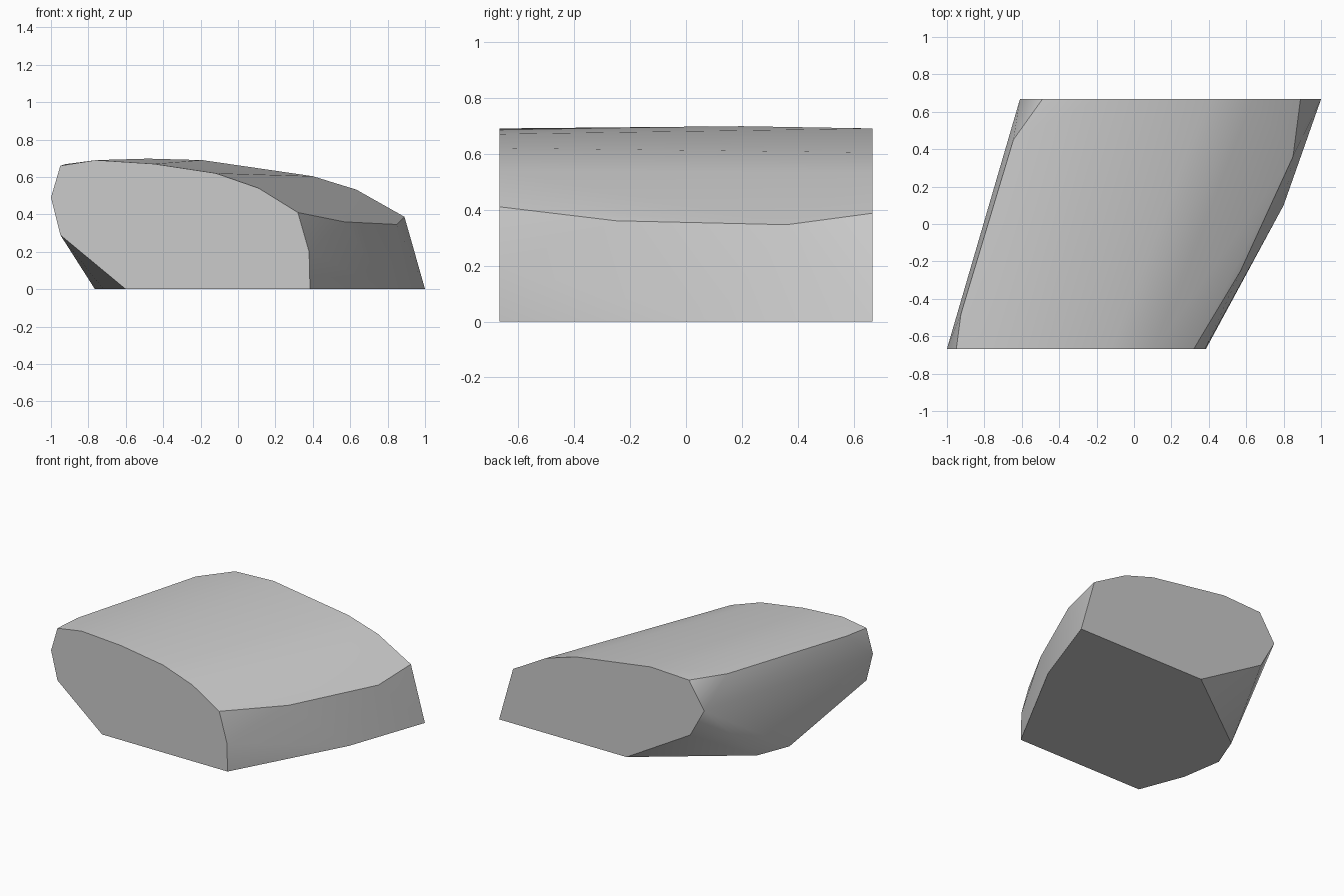
import bpy, bmesh, math

cube = bpy.data.objects.get("Cube")
if cube:
    bpy.data.objects.remove(cube, do_unlink=True)

DEPTH = 0.667

# Flat cut ends of the block, as (x, z) outlines
front_end = [(0.385, 0), (0.38, 0.2), (0.32, 0.41), (0.11, 0.54), (-0.12, 0.62),
             (-0.45, 0.67), (-0.76, 0.69), (-0.95, 0.66), (-1, 0.49), (-0.95, 0.29), (-0.6, 0)]
back_end = [(1, 0), (0.89, 0.387), (0.633, 0.532), (0.4, 0.604), (-0.19, 0.69),
            (-0.49, 0.677), (-0.61, 0.49), (-0.5, 0.29), (0, 0)]

# Corners between the ends: base outline, right shoulder, left shoulder, crown
base = [(-0.72, -0.356, 0), (-0.765, -0.067, 0), (-0.674, 0.164, 0), (0.8, 0.1, 0)]
right_shoulder = [(0.57, -0.25, 0.36), (0.85, 0.36, 0.346)]
left_shoulder = [(-0.925, -0.48, 0.668), (-0.645, 0.45, 0.682)]
crown = [(-0.48, 0.2, 0.698)]

points = [(x, -DEPTH, z) for x, z in front_end] + [(x, DEPTH, z) for x, z in back_end]
points += base + right_shoulder + left_shoulder + crown

# Wrap the corners in a convex skin and merge the flat areas
bm = bmesh.new()
for p in points:
    bm.verts.new(p)
hull = bmesh.ops.convex_hull(bm, input=bm.verts[:])
loose = [v for v in bm.verts if not v.link_faces]
bmesh.ops.delete(bm, geom=loose, context='VERTS')
bmesh.ops.dissolve_limit(bm, angle_limit=math.radians(0.5), verts=bm.verts[:], edges=bm.edges[:])
bmesh.ops.recalc_face_normals(bm, faces=bm.faces[:])

mesh = bpy.data.meshes.new("stone_block")
bm.to_mesh(mesh)
bm.free()
block = bpy.data.objects.new("stone_block", mesh)
bpy.context.collection.objects.link(block)

# Plain grey surface
grey = bpy.data.materials.new("stone_grey")
grey.use_nodes = True
colour = (0.6, 0.6, 0.6, 1)
grey.diffuse_color = colour
shader = next(n for n in grey.node_tree.nodes if n.type == 'BSDF_PRINCIPLED')
shader.inputs["Base Color"].default_value = colour
mesh.materials.append(grey)

# Soft rounding over the crown, crisp edges elsewhere
bpy.ops.object.select_all(action='DESELECT')
block.select_set(True)
bpy.context.view_layer.objects.active = block
bpy.ops.object.shade_smooth_by_angle(angle=math.radians(33))
